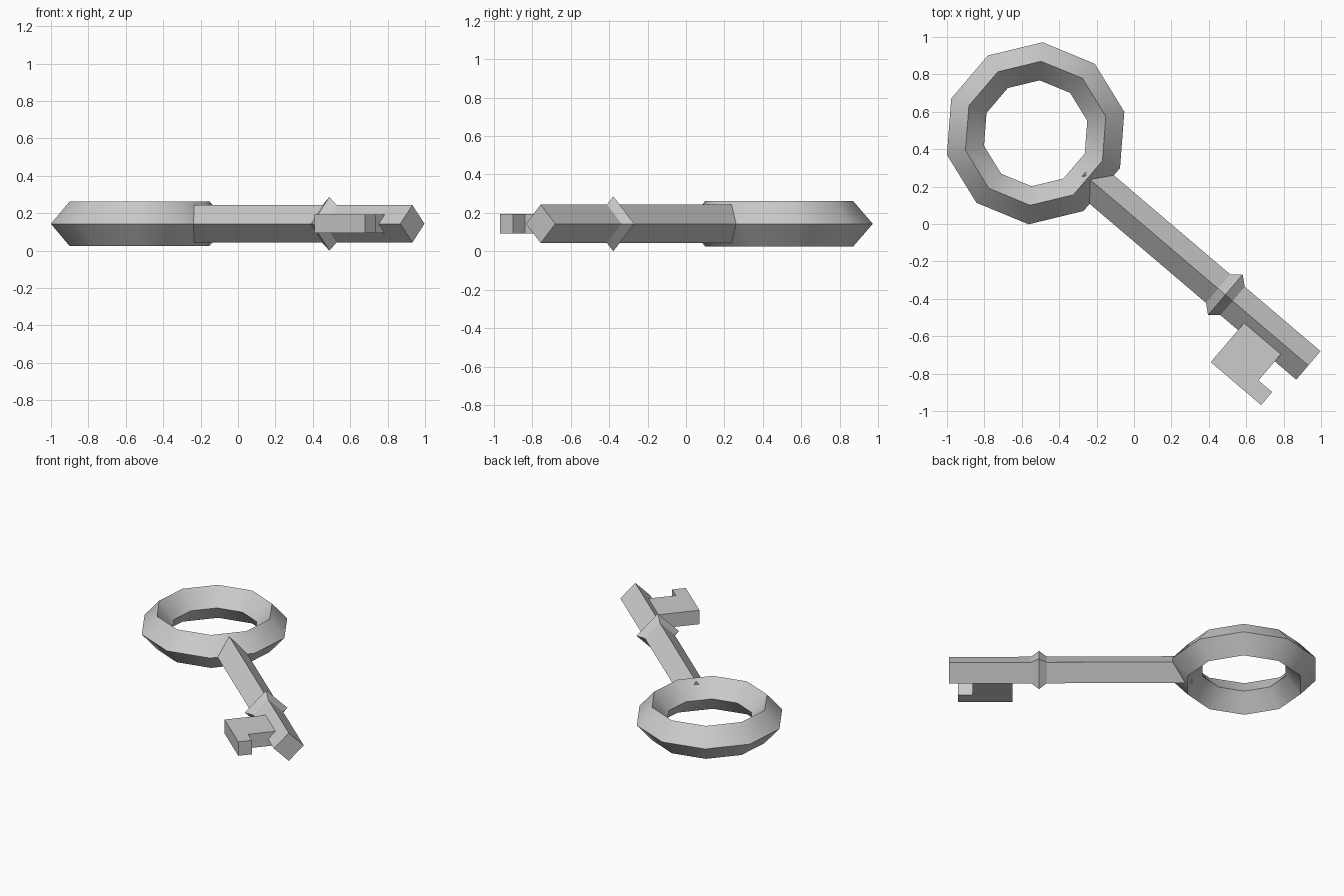
import bpy, bmesh, math

if "Cube" in bpy.data.objects:
    bpy.data.objects.remove(bpy.data.objects["Cube"])

# Key frame: origin at the ring centre, local x runs along the shank
ORIGIN = (-0.526, 0.485, 0.143)
ANGLE = math.radians(-40.4)


def add_object(name, bm):
    bmesh.ops.recalc_face_normals(bm, faces=bm.faces)
    mesh = bpy.data.meshes.new(name)
    bm.to_mesh(mesh)
    bm.free()
    obj = bpy.data.objects.new(name, mesh)
    bpy.context.collection.objects.link(obj)
    obj.location = ORIGIN
    obj.rotation_euler = (0, 0, ANGLE)
    return obj


def diamond_loft(name, stations):
    """Loft a four-sided diamond section along x; stations are (x, radius)."""
    bm = bmesh.new()
    rings = [[bm.verts.new((x, r * math.cos(k * math.pi / 2), r * math.sin(k * math.pi / 2)))
              for k in range(4)] for x, r in stations]
    for a, b in zip(rings, rings[1:]):
        for k in range(4):
            j = (k + 1) % 4
            bm.faces.new((a[k], a[j], b[j], b[k]))
    bm.faces.new(rings[0])
    bm.faces.new(rings[-1])
    return add_object(name, bm)


def plate(name, outline, half):
    """Extrude a flat outline symmetrically in z."""
    bm = bmesh.new()
    face = bm.faces.new([bm.verts.new((x, y, -half)) for x, y in outline])
    top = bmesh.ops.extrude_face_region(bm, geom=[face])
    moved = [g for g in top["geom"] if isinstance(g, bmesh.types.BMVert)]
    bmesh.ops.translate(bm, verts=moved, vec=(0, 0, 2 * half))
    return add_object(name, bm)


# Ring handle: ten-sided torus with a diamond section, a flat side facing the shank
bpy.ops.mesh.primitive_torus_add(major_segments=10, minor_segments=4,
                                 major_radius=0.386, minor_radius=0.102,
                                 location=ORIGIN, rotation=(0, 0, ANGLE + math.radians(18)))
ring = bpy.context.object
ring.name = "ring_handle"
ring.scale.z = 0.118 / 0.102
bpy.ops.object.transform_apply(location=False, rotation=False, scale=True)
bpy.ops.object.shade_smooth_by_angle(angle=math.radians(40))

# Shank with its pointed collar
diamond_loft("shank", [(0.338, 0.1), (1.281, 0.1), (1.332, 0.143), (1.383, 0.1), (1.915, 0.1)])

# Notched bit
plate("bit", [(1.506, 0), (1.506, -0.325), (1.86, -0.325), (1.86, -0.234),
              (1.764, -0.234), (1.764, 0)], 0.05)
